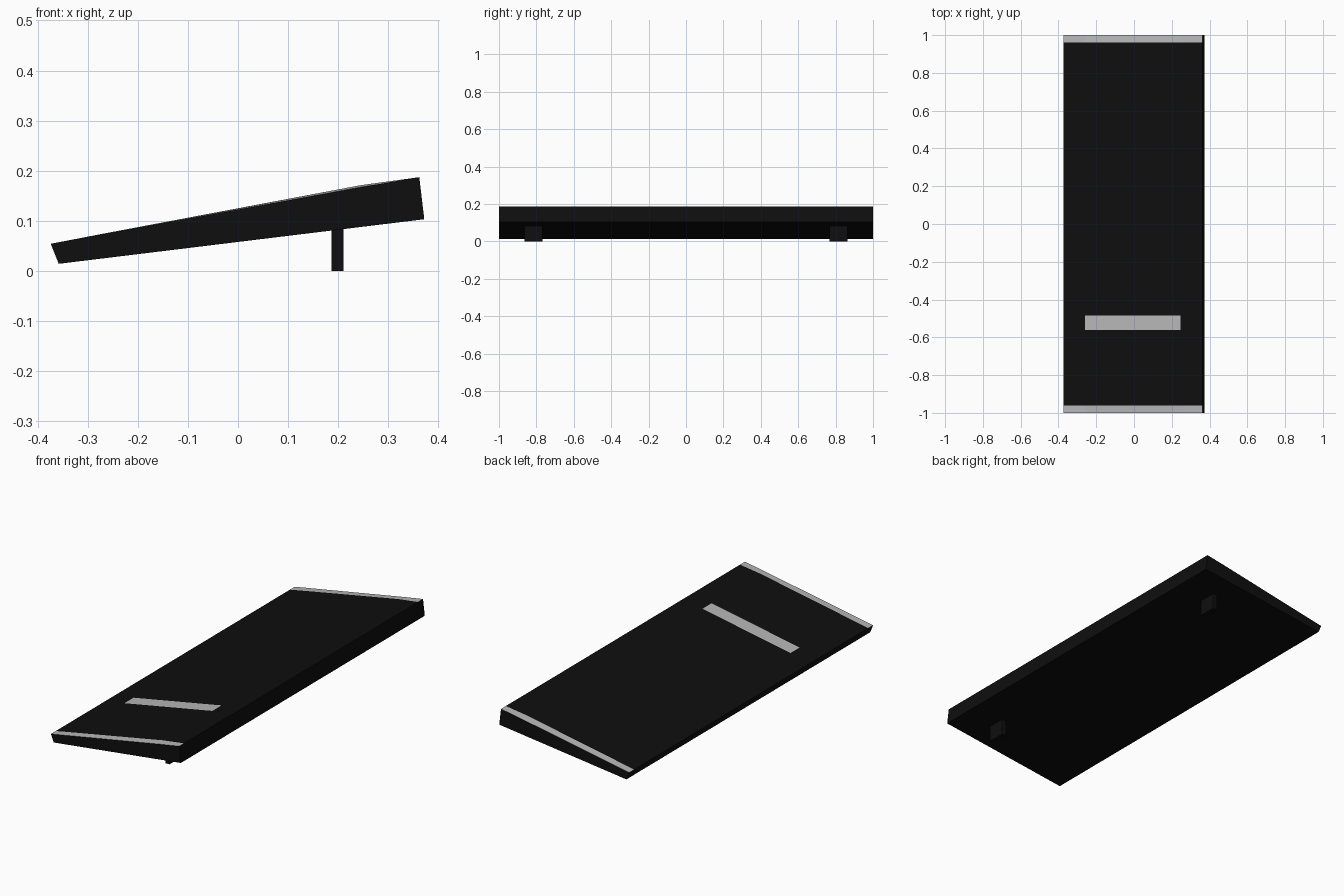
import bpy, bmesh

if "Cube" in bpy.data.objects:
    bpy.data.objects.remove(bpy.data.objects["Cube"])


def material(name, rgb):
    m = bpy.data.materials.new(name)
    m.diffuse_color = (*rgb, 1)
    m.use_nodes = True
    m.node_tree.nodes["Principled BSDF"].inputs["Base Color"].default_value = m.diffuse_color
    return m


black = material("black plastic", (0.0045, 0.0045, 0.0045))
grey = material("light grey", (0.47, 0.47, 0.47))


def finish(name, bm, mats):
    bmesh.ops.recalc_face_normals(bm, faces=bm.faces)
    me = bpy.data.meshes.new(name)
    bm.to_mesh(me)
    bm.free()
    for m in mats:
        me.materials.append(m)
    ob = bpy.data.objects.new(name, me)
    bpy.context.collection.objects.link(ob)
    return ob


# Wedge body: side profile lofted through stations along y
stations = [-1.0, -0.96, -0.56, -0.485, 0.96, 1.0]


def profile(y):
    # the crown of the top drops slightly toward the two ends
    drop = 0.004 if abs(y) > 0.99 else 0.0
    return [(-0.374, 0.054), (-0.26, 0.076 - drop * 0.3), (0.245, 0.171 - drop),
            (0.362, 0.187), (0.372, 0.103), (-0.358, 0.014)]


bm = bmesh.new()
rings = [[bm.verts.new((x, y, z)) for x, z in profile(y)] for y in stations]
for j, (a, b) in enumerate(zip(rings, rings[1:])):
    for i in range(6):
        k = (i + 1) % 6
        f = bm.faces.new((a[i], a[k], b[k], b[i]))
        end_strip = i < 3 and j in (0, 4)   # grey bands along both ends
        bar = i == 1 and j == 2             # grey bar on the top
        f.material_index = 1 if end_strip or bar else 0
for ring in (rings[0], rings[-1]):
    bm.faces.new(ring)
finish("wedge_body", bm, [black, grey])

# Two rear support feet
for name, y in (("left_foot", -0.815), ("right_foot", 0.815)):
    bm = bmesh.new()
    bmesh.ops.create_cube(bm, size=1)
    for v in bm.verts:
        v.co = (0.1985 + v.co.x * 0.024, y + v.co.y * 0.095, 0.0425 + v.co.z * 0.085)
    finish(name, bm, [black])
